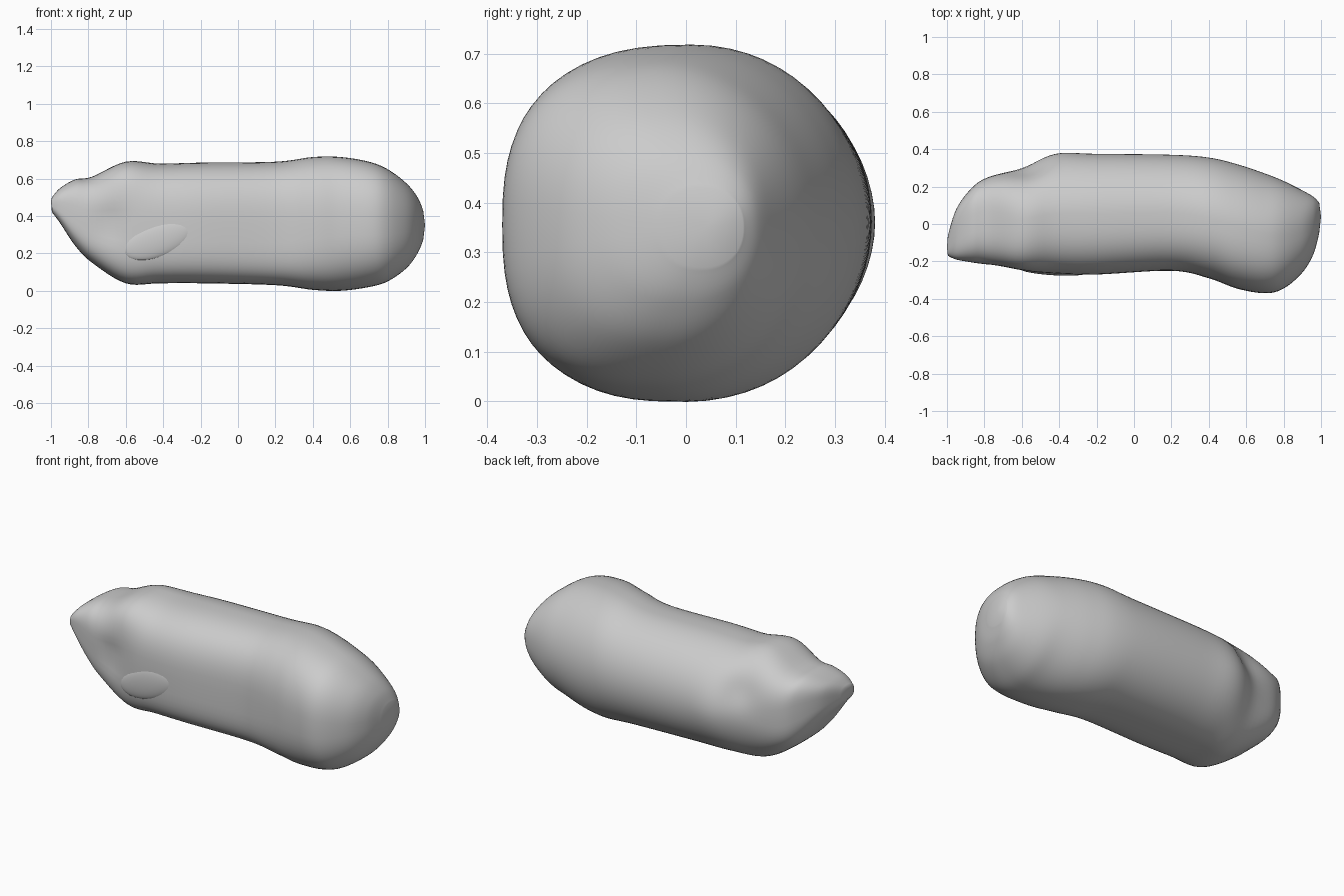
import bpy, bmesh, math
from mathutils import Vector

cube = bpy.data.objects.get("Cube")
if cube:
    bpy.data.objects.remove(cube, do_unlink=True)

clay = bpy.data.materials.new("plain grey")
clay.use_nodes = True
clay.diffuse_color = (0.6, 0.6, 0.6, 1)
clay.node_tree.nodes["Principled BSDF"].inputs["Base Color"].default_value = clay.diffuse_color

# Cross-sections along the body: x, front y, back y, bottom z, top z,
# then squareness of the front top, front bottom and back
STATIONS = [
    (-.995, -.17, -.06, .42, .5, 2.5, 3, 2.5),
    (-.95, -.19, .08, .36, .55, 3, 4, 3.5),
    (-.87, -.205, .19, .24, .595, 3, 4, 3.5),
    (-.78, -.22, .25, .15, .61, 3, 4, 3),
    (-.6, -.25, .3, .04, .69, 3, 4, 2.1),
    (-.42, -.265, .375, .04, .68, 2.8, 4, 1.9),
    (-.2, -.27, .375, .04, .685, 2.7, 4, 2),
    (.2, -.25, .37, .03, .69, 2.7, 4, 2),
    (.4, -.29, .355, .005, .715, 2.6, 3.2, 2),
    (.55, -.345, .32, 0, .715, 2.6, 2.7, 2),
    (.7, -.37, .27, .02, .69, 2.6, 2.6, 2),
    (.8, -.345, .23, .05, .65, 2.6, 2.6, 2.1),
    (.9, -.26, .18, .12, .575, 2.5, 2.5, 2.2),
    (.96, -.16, .145, .2, .5, 2.4, 2.4, 2.3),
    (.99, -.05, .115, .27, .43, 2.2, 2.2, 2.2),
]
# Soft dents (negative) and swellings (positive): centre, radius, depth
DENTS = [
    ((-.68, -.24, .36), .09, -.02),
    ((-.55, .3, .5), .1, -.02),
    ((-.62, -.2, .62), .1, .01),
]
SEGMENTS, STEPS = 64, 6


def blend(a, b, c, d, t):
    """Smooth curve through b and c."""
    return b + t / 2 * (c - a + t * (2 * a - 5 * b + 4 * c - d + t * (3 * (b - c) + d - a)))


def sections():
    last = len(STATIONS) - 1
    for i in range(last):
        near = [STATIONS[min(max(i + k, 0), last)] for k in (-1, 0, 1, 2)]
        for s in range(STEPS):
            yield [blend(*column, s / STEPS) for column in zip(*near)]
    yield STATIONS[-1]


def section_point(sec, angle):
    """Rounded section: boxier at the front, near elliptical at the back."""
    x, front, back, low, high, front_top, front_bottom, back_power = sec
    c, s = math.cos(angle), math.sin(angle)
    power = back_power if c > 0 else front_top if s > 0 else front_bottom
    y = math.copysign(abs(c) ** (2 / power), c)
    z = math.copysign(abs(s) ** (2 / power), s)
    return Vector((x, (front + back) / 2 + y * (back - front) / 2,
                   (low + high) / 2 + z * (high - low) / 2))


def finish(bm, name):
    bmesh.ops.recalc_face_normals(bm, faces=bm.faces[:])
    mesh = bpy.data.meshes.new(name)
    bm.to_mesh(mesh)
    bm.free()
    mesh.materials.append(clay)
    mesh.shade_smooth()
    obj = bpy.data.objects.new(name, mesh)
    bpy.context.collection.objects.link(obj)
    return obj


# Main body: loft the rings and close both ends
bm = bmesh.new()
rings = [[bm.verts.new(section_point(sec, math.tau * k / SEGMENTS)) for k in range(SEGMENTS)]
         for sec in sections()]
for a, b in zip(rings, rings[1:]):
    for k in range(SEGMENTS):
        n = (k + 1) % SEGMENTS
        bm.faces.new((a[k], a[n], b[n], b[k]))
for ring, tip in ((rings[0], (-1, -.125, .48)), (rings[-1], (1, .04, .35))):
    point = bm.verts.new(tip)
    for k in range(SEGMENTS):
        bm.faces.new((ring[k], ring[(k + 1) % SEGMENTS], point))
bmesh.ops.recalc_face_normals(bm, faces=bm.faces[:])
bm.normal_update()
for v in bm.verts:
    push = sum(depth * math.exp(-((v.co - Vector(c)).length / radius) ** 2)
               for c, radius, depth in DENTS)
    v.co += v.normal * push
finish(bm, "body")

# Soft fold pressed into the front near the crumpled end
bm = bmesh.new()
bmesh.ops.create_uvsphere(bm, u_segments=32, v_segments=16, radius=1)
front_fold = finish(bm, "front_fold")
front_fold.location = (-.43, -.25, .27)
front_fold.scale = (.19, .024, .09)
front_fold.rotation_euler = (0, -.35, -.06)
